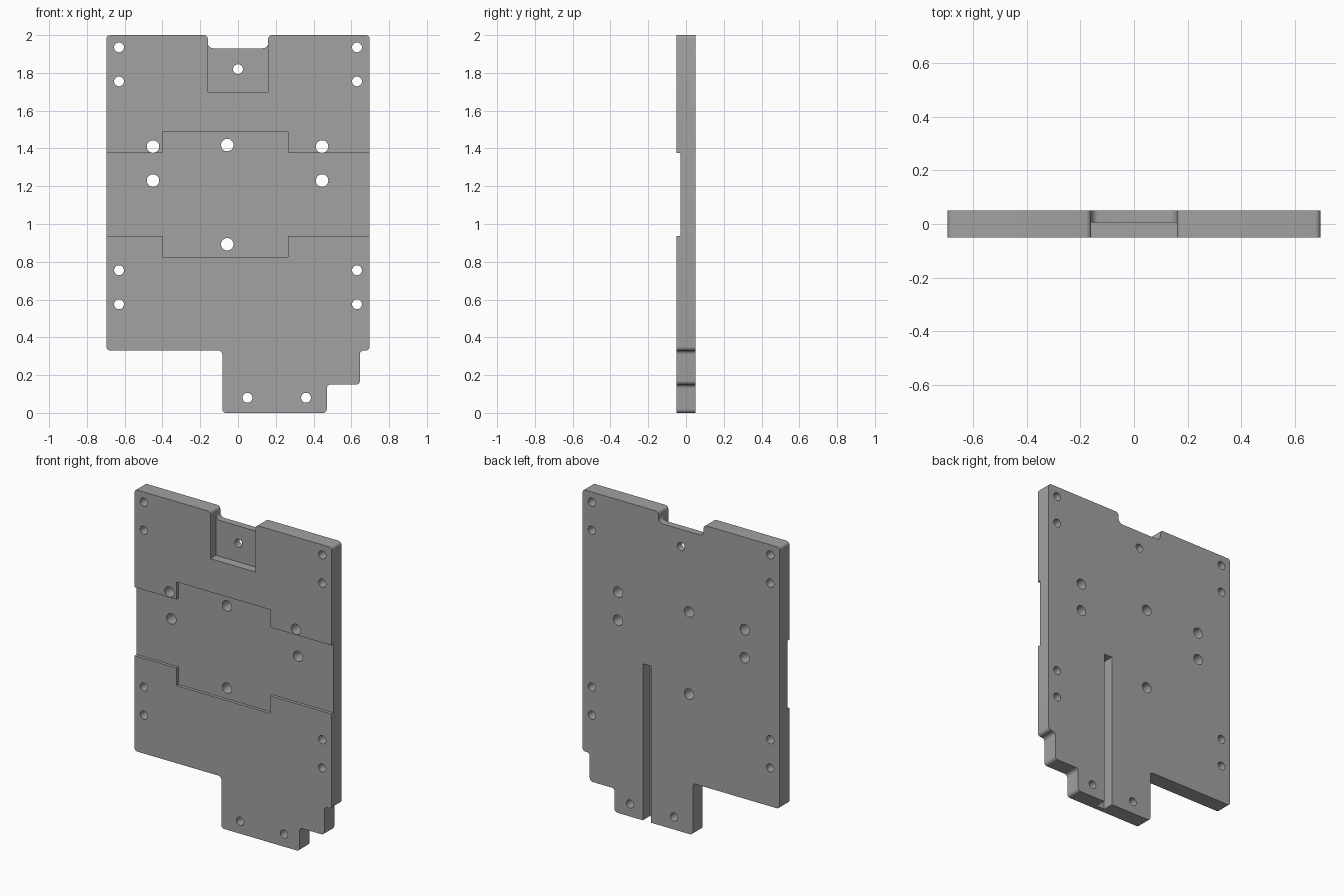
import bpy, math
from mathutils import Vector

cube = bpy.data.objects.get("Cube")
if cube:
    bpy.data.objects.remove(cube, do_unlink=True)

grey = bpy.data.materials.new("machined grey")
grey.use_nodes = True
color = (0.36, 0.36, 0.36, 1)
grey.diffuse_color = color
grey.node_tree.nodes["Principled BSDF"].inputs["Base Color"].default_value = color


def rounded(points, steps=6):
    """Fillet each (x, z, radius) corner of an outline with right angles."""
    out = []
    for i, (x, z, r) in enumerate(points):
        p = Vector((x, z))
        if r == 0:
            out.append(p)
            continue
        a = (Vector(points[i - 1][:2]) - p).normalized() * r
        b = (Vector(points[(i + 1) % len(points)][:2]) - p).normalized() * r
        for k in range(steps + 1):
            t = math.pi / 2 * k / steps
            out.append(p + a * (1 - math.sin(t)) + b * (1 - math.cos(t)))
    return out


def prism(name, outline, y0, y1):
    """Extrude an x-z outline from y0 to y1."""
    n = len(outline)
    verts = [(x, y, z) for y in (y0, y1) for x, z in outline]
    faces = [list(range(n)), list(range(2 * n - 1, n - 1, -1))]
    faces += [(i, i + n, (i + 1) % n + n, (i + 1) % n) for i in range(n)]
    mesh = bpy.data.meshes.new(name)
    mesh.from_pydata(verts, [], faces)
    mesh.materials.append(grey)
    obj = bpy.data.objects.new(name, mesh)
    bpy.context.collection.objects.link(obj)
    return obj


def box(name, x0, x1, z0, z1, y0, y1):
    return prism(name, [(x0, z0), (x1, z0), (x1, z1), (x0, z1)], y0, y1)


def hole(x, z, r):
    ring = [2 * math.pi * k / 32 for k in range(32)]
    return prism("hole_cutter", [(x + r * math.cos(a), z + r * math.sin(a)) for a in ring], -0.2, 0.2)


# Plate outline with stepped foot and top notch
R, W = 0.02, 0.696
plate = prism("mounting_plate", rounded([
    (-W, 0.33, R), (-0.083, 0.33, R), (-0.083, 0, R), (0.47, 0, R),
    (0.47, 0.15, R), (0.645, 0.15, R), (0.645, 0.33, R), (W, 0.33, R),
    (W, 2, R), (0.16, 2, R), (0.16, 1.93, 0.03), (-0.16, 1.93, 0.03),
    (-0.16, 2, R), (-W, 2, R)]), -0.05, 0.05)

# Shallow stepped channel across the front
cutters = [prism("channel_cutter", [
    (-1, 0.937), (-0.4, 0.937), (-0.4, 0.825), (0.265, 0.825), (0.265, 0.937), (1, 0.937),
    (1, 1.375), (0.265, 1.375), (0.265, 1.487), (-0.4, 1.487), (-0.4, 1.375), (-1, 1.375)],
    -0.2, -0.03)]

# Front pocket below the notch, and long groove in the back
cutters.append(box("pocket_cutter", -0.16, 0.16, 1.70, 2.2, -0.2, 0.006))
cutters.append(box("groove_cutter", 0.212, 0.27, -0.2, 1.0, -0.02, 0.2))

# Small screw holes
for z in (0.575, 0.755, 1.755, 1.935):
    cutters += [hole(s * 0.63, z, 0.026) for s in (-1, 1)]
cutters += [hole(x, z, 0.026) for x, z in ((0, 1.82), (0.05, 0.08), (0.36, 0.08))]

# Larger mounting holes
for z in (1.23, 1.41):
    cutters += [hole(x, z, 0.033) for x in (-0.45, 0.445)]
cutters += [hole(-0.057, z, 0.033) for z in (0.893, 1.418)]

for c in cutters:
    c.hide_render = True
    mod = plate.modifiers.new(c.name, "BOOLEAN")
    mod.operation = "DIFFERENCE"
    mod.solver = "EXACT"
    mod.object = c

# Bake the cuts and remove the cutters
graph = bpy.context.evaluated_depsgraph_get()
baked = bpy.data.meshes.new_from_object(plate.evaluated_get(graph))
plate.modifiers.clear()
plate.data = baked
for c in cutters:
    bpy.data.objects.remove(c, do_unlink=True)

bpy.ops.object.select_all(action="DESELECT")
plate.select_set(True)
bpy.context.view_layer.objects.active = plate
bpy.ops.object.shade_smooth_by_angle(angle=math.radians(30))
